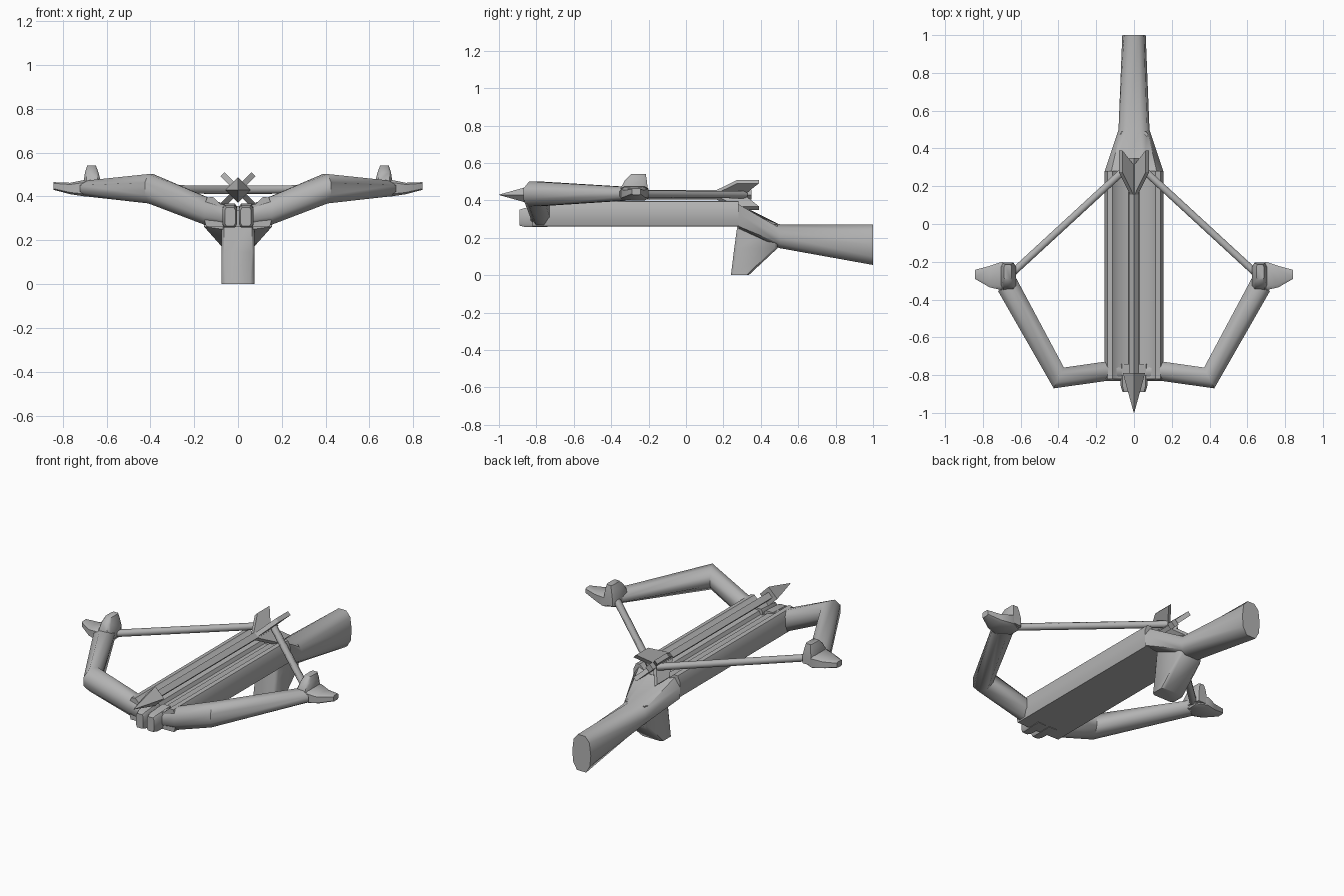
import bpy, math
from mathutils import Vector

if "Cube" in bpy.data.objects:
    bpy.data.objects.remove(bpy.data.objects["Cube"])

grey = bpy.data.materials.new("plain grey")
grey.diffuse_color = (0.45, 0.45, 0.45, 1)
grey.use_nodes = True
grey.node_tree.nodes["Principled BSDF"].inputs["Base Color"].default_value = grey.diffuse_color


def loft(name, rings, mirror=False, angle=50):
    """Skin a list of equal-length point rings, with capped ends."""
    n = len(rings[0])
    verts = [p for r in rings for p in r]
    faces = [(a * n + i, a * n + (i + 1) % n, (a + 1) * n + (i + 1) % n, (a + 1) * n + i)
             for a in range(len(rings) - 1) for i in range(n)]
    faces += [tuple(range(n))[::-1], tuple(range(len(verts) - n, len(verts)))]
    me = bpy.data.meshes.new(name)
    me.from_pydata(verts, [], faces)
    me.materials.append(grey)
    ob = bpy.data.objects.new(name, me)
    bpy.context.collection.objects.link(ob)
    bpy.ops.object.select_all(action='DESELECT')
    ob.select_set(True)
    bpy.context.view_layer.objects.active = ob
    bpy.ops.object.mode_set(mode='EDIT')
    bpy.ops.mesh.select_all(action='SELECT')
    bpy.ops.mesh.normals_make_consistent(inside=False)
    bpy.ops.object.mode_set(mode='OBJECT')
    bpy.ops.object.shade_smooth_by_angle(angle=math.radians(angle))
    if mirror:
        ob.modifiers.new("Mirror", 'MIRROR')
    return ob


def ring(c, u, v, n=8, turn=0.5):
    """Polygon around c whose flats reach the half-axes u and v."""
    c, u, v = Vector(c), Vector(u), Vector(v)
    k = 1 / math.cos(math.pi / n) if turn else 1
    return [c + k * (u * math.cos(t) + v * math.sin(t))
            for t in [(i + turn) * 2 * math.pi / n for i in range(n)]]


def box_ring(x0, x1, y0, y1, z0, z1, axis, cut=0.3):
    """Chamfered rectangle crossing the given axis (x, y or z)."""
    lo, hi = Vector((x0, y0, z0)), Vector((x1, y1, z1))
    c, h = (lo + hi) / 2, (hi - lo) / 2
    a, b = [i for i in range(3) if i != axis]
    pts = []
    k = 1 - cut
    for s, t in ((1, k), (k, 1), (-k, 1), (-1, k), (-1, -k), (-k, -1), (k, -1), (1, -k)):
        p = c.copy()
        p[a] += s * h[a]
        p[b] += t * h[b]
        pts.append(p)
    return pts


def half_to_ring(half, y):
    return [(x, y, z) for x, z in half] + [(-x, y, z) for x, z in reversed(half)]


# Body with a shallow arrow channel along the top
body = [(0.018, 0.335), (0.028, 0.355), (0.08, 0.365), (0.115, 0.398), (0.14, 0.395),
        (0.156, 0.36), (0.156, 0.30), (0.145, 0.262), (0.02, 0.26)]
loft("body", [half_to_ring(body, -0.82), half_to_ring(body, 0.28)])

# Split nose in front of the body
loft("nose", [box_ring(0.012, 0.06, -0.89, -0.89, 0.265, 0.35, 1),
              box_ring(0.004, 0.07, -0.86, -0.86, 0.258, 0.36, 1),
              box_ring(0.004, 0.075, -0.74, -0.74, 0.258, 0.368, 1)], True)

# Stock: wide behind the body, dropping to a narrow deep butt
def stock_ring(y, w, z0, z1):
    m, h = (z0 + z1) / 2, (z1 - z0) / 2
    return half_to_ring([(w * 0.4, z1), (w * 0.85, z1 - h * 0.3), (w, m),
                         (w * 0.9, m - h * 0.6), (w * 0.5, z0)], y)

loft("stock", [half_to_ring([(0.05, 0.355), (0.12, 0.38), (0.155, 0.33), (0.155, 0.262),
                             (0.07, 0.25)], 0.28),
               stock_ring(0.5, 0.082, 0.145, 0.272),
               stock_ring(1.0, 0.062, 0.055, 0.272)])

# Grip: slanted front, raked back
loft("grip", [box_ring(-0.075, 0.075, 0.24, 0.335, 0, 0, 2, 0.25),
              box_ring(-0.075, 0.075, 0.258, 0.49, 0.145, 0.145, 2, 0.15),
              box_ring(-0.075, 0.075, 0.275, 0.49, 0.27, 0.27, 2, 0.15)])

# Bow limbs: bend at the elbow, thin toward the tips
loft("bow_limb", [ring((0.03, -0.785, 0.305), (0, -0.045, 0), (0, 0, 0.045)),
                  ring((0.15, -0.78, 0.335), (0.004, -0.052, 0), (0, 0, 0.065)),
                  ring((0.398, -0.815, 0.435), (0.027, -0.055, 0), (0, 0, 0.067)),
                  ring((0.675, -0.315, 0.436), (0.045, -0.04, 0), (0, 0, 0.036))], True)

# Limb tips flaring outward, with an upright hook
loft("limb_tip", [box_ring(0.635, 0.635, -0.30, -0.23, 0.405, 0.455, 0),
                  box_ring(0.70, 0.70, -0.35, -0.20, 0.40, 0.475, 0),
                  box_ring(0.76, 0.77, -0.335, -0.222, 0.41, 0.462, 0),
                  box_ring(0.848, 0.838, -0.29, -0.243, 0.43, 0.465, 0)], True)
loft("string_hook", [box_ring(0.625, 0.705, -0.35, -0.205, 0.42, 0.42, 2),
                     box_ring(0.625, 0.705, -0.35, -0.205, 0.465, 0.465, 2),
                     box_ring(0.637, 0.698, -0.325, -0.21, 0.51, 0.51, 2),
                     box_ring(0.648, 0.688, -0.295, -0.215, 0.545, 0.535, 2)], True)

# Drawn string
d = Vector((0.63, -0.57, 0)).normalized()
across = Vector((d.y, -d.x, 0)) * 0.019
loft("string", [ring(c, across, (0, 0, 0.019))
                for c in ((0.02, 0.315, 0.43), (0.65, -0.265, 0.435))], True)

# Arrow: four-sided shaft and pyramid head
def diamond(y, r):
    return ring((0, y, 0.43), (r, 0, 0), (0, 0, r), 4, 0)

loft("arrow_shaft", [diamond(-0.82, 0.026), diamond(0.35, 0.026)], angle=30)
loft("arrow_head", [diamond(-1.0, 0.001), diamond(-0.86, 0.04), diamond(-0.79, 0.058)], angle=30)

# Four swept fins in a cross
for k in range(4):
    a = math.radians(45 + 90 * k)
    out = Vector((math.cos(a), 0, math.sin(a)))
    side = Vector((-math.sin(a), 0, math.cos(a))) * 0.013
    outline = [(0.0, 0.13), (0.1, 0.275), (0.1, 0.39), (0.0, 0.30)]
    loft("fin", [[out * r + Vector((0, y, 0.43)) + side * s for r, y in outline]
                 for s in (-1, 1)], angle=30)
